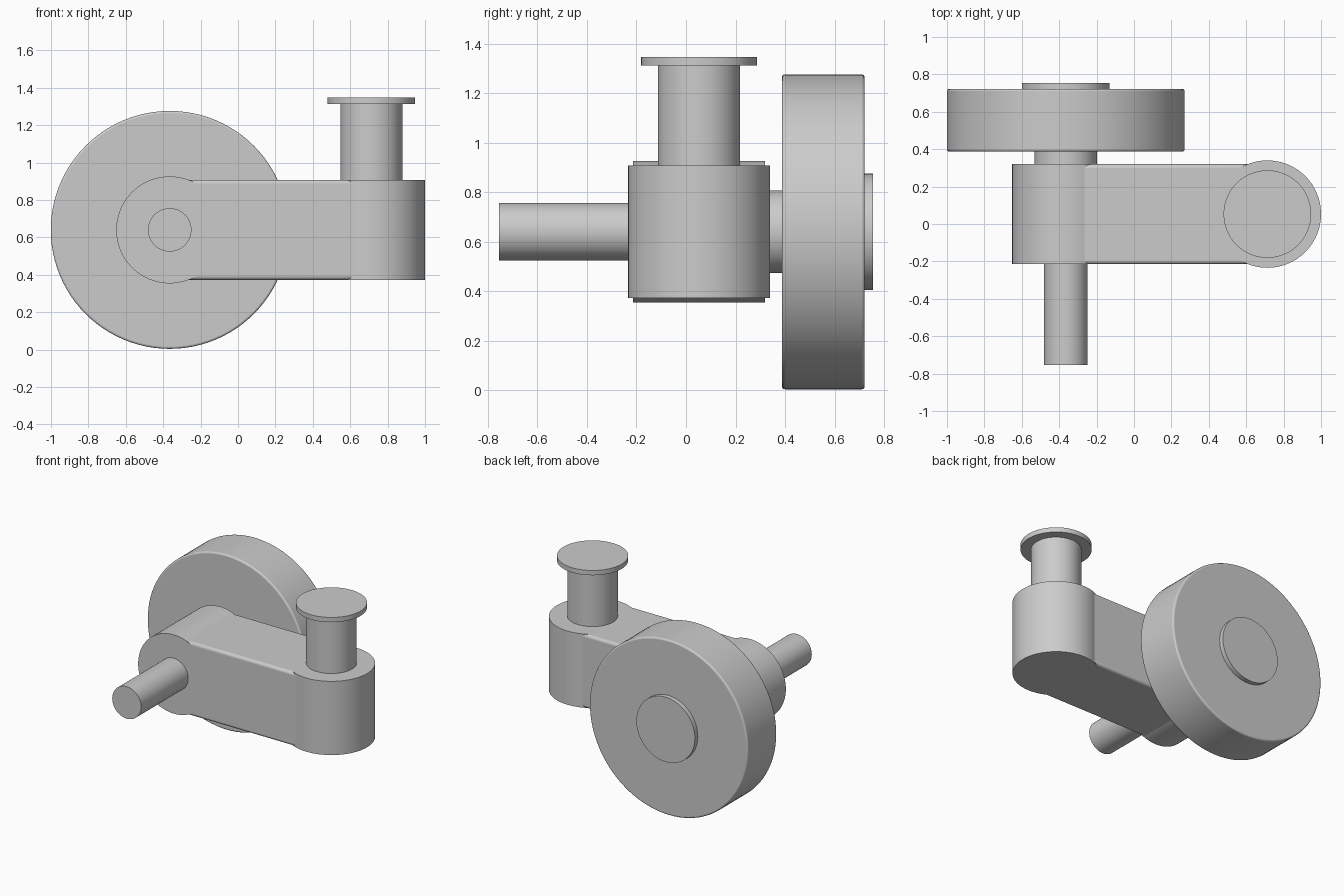
import bpy
import math
from mathutils import Vector

cube = bpy.data.objects.get("Cube")
if cube:
    bpy.data.objects.remove(cube, do_unlink=True)

GREY = (0.6, 0.6, 0.6, 1.0)
metal = bpy.data.materials.new("plain_grey")
metal.use_nodes = True
metal.diffuse_color = GREY
metal.node_tree.nodes["Principled BSDF"].inputs["Base Color"].default_value = GREY

WHEEL_AXIS = Vector((-0.365, 0, 0.64))
POST_AXIS = Vector((0.713, 0.053, 0))


def finish(obj, name, bevel):
    obj.name = name
    obj.data.materials.append(metal)
    if bevel:
        mod = obj.modifiers.new("rounded_edges", 'BEVEL')
        mod.width = bevel
        mod.segments = 4
        mod.limit_method = 'ANGLE'
        mod.angle_limit = math.radians(40)
    bpy.ops.object.shade_smooth_by_angle(angle=math.radians(30))


def cylinder(name, axis, radius, start, end, bevel=0):
    """Cylinder along y (wheel axis) or z (post axis), from start to end."""
    mid = (start + end) / 2
    along_y = axis is WHEEL_AXIS
    offset = Vector((0, mid, 0)) if along_y else Vector((0, 0, mid))
    bpy.ops.mesh.primitive_cylinder_add(
        vertices=96, radius=radius, depth=end - start, location=axis + offset,
        rotation=(math.pi / 2 if along_y else 0, 0, 0))
    finish(bpy.context.object, name, bevel)


def box(name, low, high, bevel):
    low, high = Vector(low), Vector(high)
    bpy.ops.mesh.primitive_cube_add(size=1, location=(low + high) / 2)
    obj = bpy.context.object
    obj.scale = high - low
    bpy.ops.object.transform_apply(location=False, rotation=False, scale=True)
    finish(obj, name, bevel)


# Arm with softened edges joining the two bosses
box("arm", (-0.365, -0.215, 0.373), (0.713, 0.32, 0.908), 0.02)

# Horizontal boss, front pin, wheel and its axle
cylinder("axle_boss", WHEEL_AXIS, 0.286, -0.215, 0.32)
cylinder("front_pin", WHEEL_AXIS, 0.116, -0.755, -0.2)
cylinder("axle", WHEEL_AXIS, 0.167, 0.3, 0.4)
cylinder("wheel", WHEEL_AXIS, 0.636, 0.387, 0.722, 0.012)
cylinder("hub_cap", WHEEL_AXIS, 0.235, 0.71, 0.755)

# Vertical boss with its post and flange
cylinder("post_boss", POST_AXIS, 0.287, 0.373, 0.908)
cylinder("post", POST_AXIS, 0.166, 0.9, 1.32)
cylinder("post_flange", POST_AXIS, 0.234, 1.312, 1.347)
